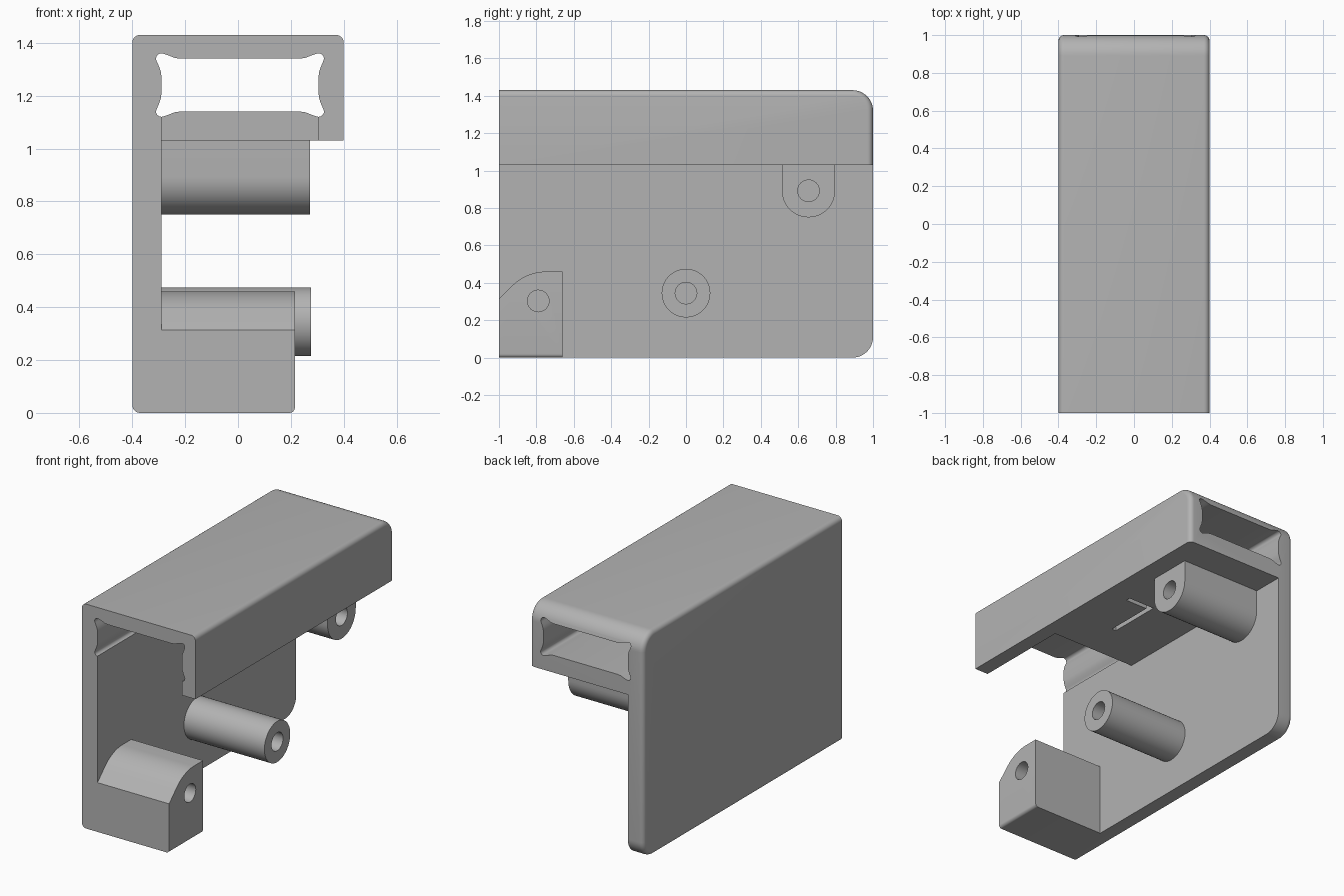
import bpy, bmesh
from math import sin, cos, pi, radians

if "Cube" in bpy.data.objects:
    bpy.data.objects.remove(bpy.data.objects["Cube"])

# One plain grey plastic
grey = bpy.data.materials.new("grey_plastic")
grey.use_nodes = True
COLOUR = (0.45, 0.45, 0.45, 1)
grey.diffuse_color = COLOUR
grey.node_tree.nodes["Principled BSDF"].inputs["Base Color"].default_value = COLOUR


def arc(cx, cy, r, start, end, n=12):
    angles = [radians(start + (end - start) * i / n) for i in range(n + 1)]
    return [(cx + r * cos(a), cy + r * sin(a)) for a in angles]


def loft(name, rings):
    """Skin a list of equal-length rings and cap both ends."""
    bm = bmesh.new()
    loops = [[bm.verts.new(p) for p in ring] for ring in rings]
    for a, b in zip(loops, loops[1:]):
        for i in range(len(a)):
            j = (i + 1) % len(a)
            bm.faces.new((a[i], a[j], b[j], b[i]))
    bm.faces.new(loops[0][::-1])
    bm.faces.new(loops[-1])
    bmesh.ops.recalc_face_normals(bm, faces=bm.faces)
    mesh = bpy.data.meshes.new(name)
    bm.to_mesh(mesh)
    bm.free()
    ob = bpy.data.objects.new(name, mesh)
    bpy.context.collection.objects.link(ob)
    mesh.materials.append(grey)
    return ob


def along_x(name, profile, x0, x1):
    return loft(name, [[(x, y, z) for y, z in profile] for x in (x0, x1)])


def along_y(name, profile, y0, y1):
    return loft(name, [[(x, y, z) for x, z in profile] for y in (y0, y1)])


def block(x0, x1, y0, y1, z0, z1):
    return along_x("cutter", [(y0, z0), (y1, z0), (y1, z1), (y0, z1)], x0, x1)


def activate(ob):
    bpy.ops.object.select_all(action='DESELECT')
    ob.select_set(True)
    bpy.context.view_layer.objects.active = ob


def cut(ob, cutter):
    cutter.hide_render = True
    activate(ob)
    mod = ob.modifiers.new("cut", 'BOOLEAN')
    mod.operation, mod.solver, mod.object = 'DIFFERENCE', 'EXACT', cutter
    bpy.ops.object.modifier_apply(modifier=mod.name)
    bpy.data.objects.remove(cutter)


def smooth(ob):
    activate(ob)
    bpy.ops.object.shade_smooth_by_angle(angle=radians(30))


# Outer shell: side outline with round back corners and filleted side rims
HALF, TOP, CORNER, FILLET = 0.4, 1.43, 0.11, 0.03
INNER, UNDER = -0.29, 1.03


def outline(inset):
    r = CORNER - inset
    back = 1 - CORNER
    return ([(-1, inset)] + arc(back, CORNER, r, -90, 0)
            + arc(back, TOP - CORNER, r, 0, 90) + [(-1, TOP - inset)])


steps = [i * pi / 12 for i in range(7)]
rims = [(HALF - FILLET * (1 - sin(a)), FILLET * (1 - cos(a))) for a in steps]
sections = [(-x, d) for x, d in reversed(rims)] + rims
shell = loft("shell", [[(x, y, z) for y, z in outline(d)] for x, d in sections])

# Leave only the side plate below the channel
cut(shell, block(INNER, 0.6, -1.2, 1.2, -0.2, UNDER))

# Channel through the top, with a rounded relief in each corner
MID_X, MID_Z, W, H = 0.0075, 1.24, 0.2975, 0.1
corner = ([(W, 0.035), (W + 0.002, 0.05), (W + 0.007, 0.066), (W + 0.015, 0.085)]
          + arc(W, H, 0.02, -20, 110, 8)
          + [(W - 0.03, H + 0.011), (W - 0.05, H + 0.003), (W - 0.07, H)])
half = corner + [(-x, z) for x, z in reversed(corner)]
channel = half + [(-x, -z) for x, z in half]
cut(shell, along_y("cutter", [(MID_X + x, MID_Z + z) for x, z in channel], -1.2, 1.2))

# Open floor at the front and the thin angled slot behind it
cut(shell, block(INNER, MID_X + W, -1.2, -0.37, 0.9, 1.2))
cut(shell, block(0.05, 0.08, -0.11, 0.24, 0.9, 1.2))
cut(shell, block(0.06, 0.235, 0.21, 0.24, 0.9, 1.2))
smooth(shell)


# Screw bosses on the inner side of the plate
def boss(name, profile, x0, x1, y, z):
    ob = along_x(name, profile, x0, x1)
    cut(ob, along_x("cutter", arc(y, z, 0.058, 0, 345, 23), -0.2, 0.6))
    return ob


peg = boss("middle_peg", arc(0, 0.345, 0.13, 0, 352.5, 47), INNER - 0.02, 0.277, 0, 0.345)
lug = boss("upper_lug", arc(0.655, 0.892, 0.142, 180, 360, 24) + [(0.797, UNDER), (0.513, UNDER)],
           INNER - 0.02, 0.272, 0.655, 0.892)

# Front foot with a filleted lower outer edge
foot_side = [(-1, 0), (-0.66, 0), (-0.66, 0.46)] + arc(-0.75, 0.21, 0.25, 90, 135) + [(-1, 0.314)]
foot = boss("front_foot", foot_side, INNER, 0.215, -0.79, 0.303)
edge_round = [(0.3, -0.1), (0.3, 0.02)] + arc(0.195, 0.02, 0.02, 0, -90, 6) + [(0.195, -0.1)]
cut(foot, along_y("cutter", edge_round, -1.2, -0.5))

for part in (peg, lug, foot):
    smooth(part)
